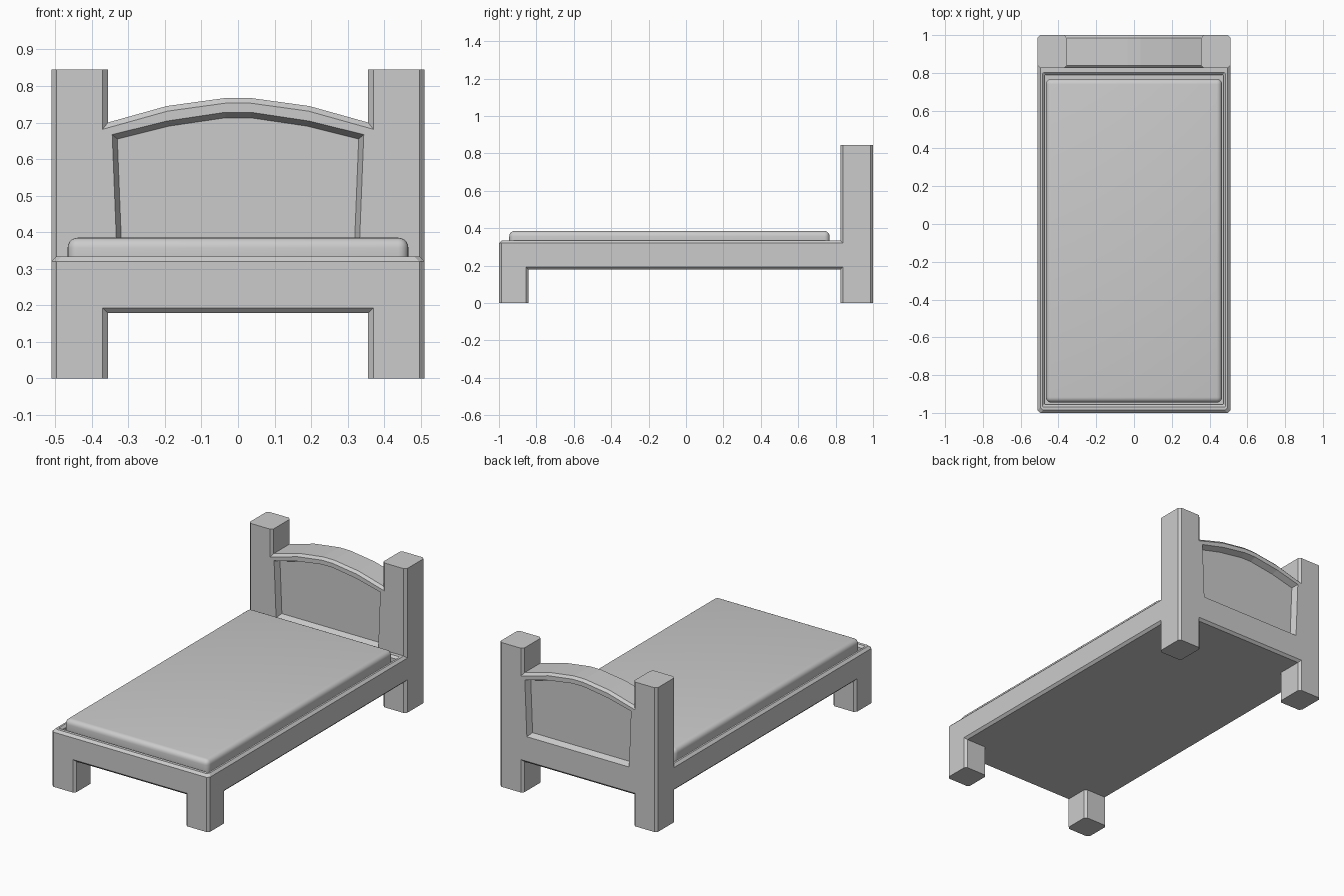
import bpy, bmesh

if "Cube" in bpy.data.objects:
    bpy.data.objects.remove(bpy.data.objects["Cube"])

C = 0.014                                   # chamfer used on all the timber
HEAD_Y0, HEAD_Y1 = 0.825, 1.0


def to_object(name, bm):
    bmesh.ops.recalc_face_normals(bm, faces=bm.faces)
    me = bpy.data.meshes.new(name)
    bm.to_mesh(me)
    bm.free()
    ob = bpy.data.objects.new(name, me)
    bpy.context.collection.objects.link(ob)
    return ob


def loft(name, rings):
    """Skin a list of equal-length point rings and cap both ends."""
    bm = bmesh.new()
    rows = [[bm.verts.new(p) for p in r] for r in rings]
    n = len(rows[0])
    for a, b in zip(rows, rows[1:]):
        for i in range(n):
            j = (i + 1) % n
            bm.faces.new((a[i], a[j], b[j], b[i]))
    bm.faces.new(rows[0])
    bm.faces.new(rows[-1])
    return to_object(name, bm)


def ring(x0, x1, y0, y1, z, c=C):
    """Rectangle with clipped corners at height z."""
    return [(x0 + c, y0, z), (x1 - c, y0, z), (x1, y0 + c, z), (x1, y1 - c, z),
            (x1 - c, y1, z), (x0 + c, y1, z), (x0, y1 - c, z), (x0, y0 + c, z)]


def mirrored(half):
    """Complete a right-hand outline with its mirror image."""
    return half + [(-x, z) for x, z in reversed(half)]


# Bed frame with chamfered rim and a shallow tray for the mattress
loft("bed_frame", [
    ring(-0.51 + C, 0.51 - C, -1 + C, 0.87, 0.179),
    ring(-0.51, 0.51, -1, 0.87, 0.179 + C),
    ring(-0.51, 0.51, -1, 0.87, 0.334 - C),
    ring(-0.51 + C, 0.51 - C, -1 + C, 0.87, 0.334),
    ring(-0.485, 0.485, -0.968, 0.803, 0.334, 0.004),
    ring(-0.473, 0.473, -0.956, 0.79, 0.322, 0.004),
    ring(-0.473, 0.473, -0.956, 0.79, 0.30, 0.004)])

# Front legs
for side, x0, x1 in (("left", -0.51, -0.356), ("right", 0.356, 0.51)):
    loft("front_leg_" + side, [ring(x0, x1, -1, -0.842, z) for z in (0, 0.25)])

# Headboard: posts, arched board and rear legs as one chamfered outline
TOP = 0.845
outline = mirrored([(0.035, 0.767), (0.195, 0.745), (0.356, 0.70), (0.356, TOP),
                    (0.51, TOP), (0.51, 0), (0.356, 0), (0.356, 0.179)])
bm = bmesh.new()
face = bm.faces.new([bm.verts.new((x, HEAD_Y0, z)) for x, z in outline])
ext = bmesh.ops.extrude_face_region(bm, geom=[face], use_keep_orig=True)
bmesh.ops.translate(bm, vec=(0, HEAD_Y1 - HEAD_Y0, 0),
                    verts=[v for v in ext["geom"] if isinstance(v, bmesh.types.BMVert)])
bmesh.ops.recalc_face_normals(bm, faces=bm.faces)
edges = []
for e in bm.edges:
    a, b = (v.co for v in e.verts)
    flat_end = abs(a.z - b.z) < 1e-5 and (a.z < 1e-5 or abs(a.z - TOP) < 1e-5)
    if abs(a.y - b.y) < 1e-5 and not flat_end:
        edges.append(e)
bmesh.ops.bevel(bm, geom=edges, offset=C, offset_type='OFFSET', segments=1,
                profile=0.5, affect='EDGES', clamp_overlap=False)
headboard = to_object("headboard", bm)

# Recessed arched panels cut into both faces of the headboard
outer = mirrored([(0.035, 0.728), (0.195, 0.704), (0.344, 0.667), (0.331, 0.337)])
inner = mirrored([(0.034, 0.713), (0.19, 0.690), (0.330, 0.655), (0.318, 0.351)])
DEPTH = 0.035
for y, d in ((HEAD_Y0, DEPTH), (HEAD_Y1, -DEPTH)):
    cutter = loft("panel_cutter", [
        [(2 * o[0] - i[0], y - d, 2 * o[1] - i[1]) for o, i in zip(outer, inner)],
        [(x, y + d, z) for x, z in inner]])
    mod = headboard.modifiers.new("recess", 'BOOLEAN')
    mod.operation, mod.solver, mod.object = 'DIFFERENCE', 'EXACT', cutter
    bpy.context.view_layer.objects.active = headboard
    bpy.ops.object.modifier_apply(modifier=mod.name)
    bpy.data.objects.remove(cutter)

# Mattress with soft rounded edges
bpy.ops.mesh.primitive_cube_add(size=1, location=(0, -0.0885, 0.3375))
mattress = bpy.context.object
mattress.name = "mattress"
mattress.scale = (0.932, 1.713, 0.095)
bpy.ops.object.transform_apply(location=False, rotation=False, scale=True)
mod = mattress.modifiers.new("soft_edges", 'BEVEL')
mod.width, mod.segments = 0.028, 5
bpy.ops.object.modifier_apply(modifier=mod.name)
bpy.ops.object.shade_smooth_by_angle(angle=0.6)
